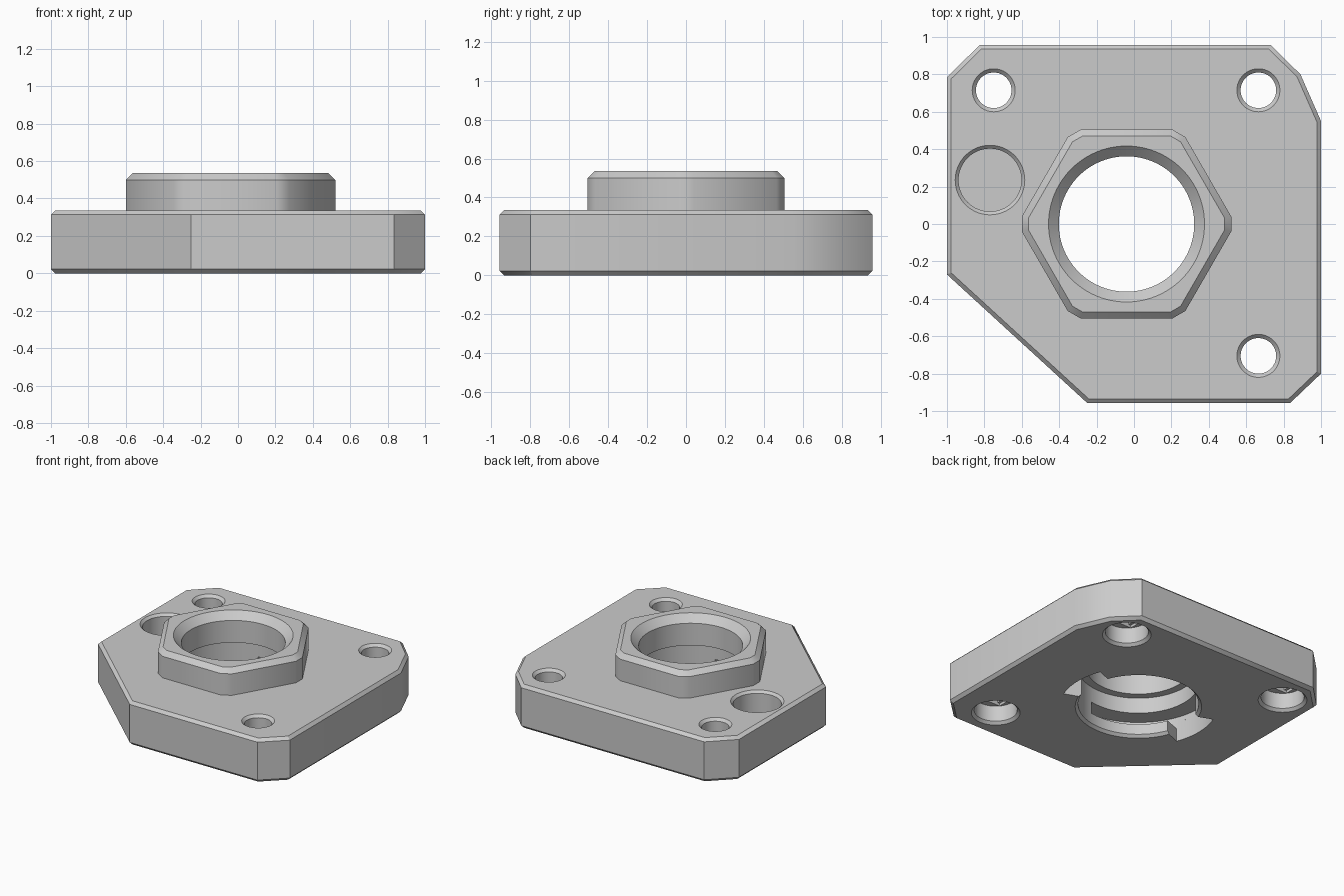
import bpy, bmesh, math
from mathutils import Vector

if "Cube" in bpy.data.objects:
    bpy.data.objects.remove(bpy.data.objects["Cube"], do_unlink=True)

grey = bpy.data.materials.new("warm_grey")
grey.use_nodes = True
colour = (0.6, 0.6, 0.6, 1)
grey.diffuse_color = colour
grey.node_tree.nodes["Principled BSDF"].inputs["Base Color"].default_value = colour


def loft(name, rings):
    """Closed solid through rings of (points, z)."""
    bm = bmesh.new()
    loops = [[bm.verts.new((x, y, z)) for x, y in pts] for pts, z in rings]
    n = len(loops[0])
    for a, b in zip(loops, loops[1:]):
        for i in range(n):
            j = (i + 1) % n
            bm.faces.new((a[i], a[j], b[j], b[i]))
    bm.faces.new(loops[0][::-1])
    bm.faces.new(loops[-1])
    bmesh.ops.recalc_face_normals(bm, faces=bm.faces)
    mesh = bpy.data.meshes.new(name)
    bm.to_mesh(mesh)
    bm.free()
    mesh.materials.append(grey)
    obj = bpy.data.objects.new(name, mesh)
    bpy.context.collection.objects.link(obj)
    return obj


def inset(pts, d):
    """Move every edge of a counter-clockwise polygon inwards by d."""
    out = []
    for i, p in enumerate(pts):
        p = Vector(p)
        e1 = (p - Vector(pts[i - 1])).normalized()
        e2 = (Vector(pts[(i + 1) % len(pts)]) - p).normalized()
        n1, n2 = Vector((-e1.y, e1.x)), Vector((-e2.y, e2.x))
        out.append(p + (n1 + n2) * d / (1 + n1.dot(n2)))
    return out


def circle(c, r, n=64):
    return [(c[0] + r * math.cos(math.tau * i / n),
             c[1] + r * math.sin(math.tau * i / n)) for i in range(n)]


def turned(name, c, profile, n=64):
    return loft(name, [(circle(c, r, n), z) for r, z in profile])


def box(name, c, w, d, z0, z1):
    pts = [(c[0] + sx * w / 2, c[1] + sy * d / 2)
           for sx, sy in ((-1, -1), (1, -1), (1, 1), (-1, 1))]
    return loft(name, [(pts, z0), (pts, z1)])


def sector(name, c, r0, r1, a0, a1, z0, z1, steps=24):
    """Annular sector between two angles in degrees."""
    arc = [math.radians(a0 + (a1 - a0) * i / steps) for i in range(steps + 1)]
    pts = [(c[0] + r1 * math.cos(a), c[1] + r1 * math.sin(a)) for a in arc]
    pts += [(c[0] + r0 * math.cos(a), c[1] + r0 * math.sin(a)) for a in arc[::-1]]
    return loft(name, [(pts, z0), (pts, z1)])


def combine(target, tool, operation):
    mod = target.modifiers.new("combine", 'BOOLEAN')
    mod.operation, mod.object, mod.solver = operation, tool, 'EXACT'
    bpy.context.view_layer.objects.active = target
    bpy.ops.object.modifier_apply(modifier=mod.name)
    bpy.data.objects.remove(tool, do_unlink=True)


HUB = (-0.04, 0)
TOP, RIM = 0.335, 0.535

# Plate with clipped corners and chamfered edges
outline = [(-1, -0.27), (-0.25, -0.957), (0.835, -0.957), (1, -0.8), (1, 0.55),
           (0.89, 0.8), (0.73, 0.957), (-0.825, 0.957), (-1, 0.785)]
small = inset(outline, 0.022)
plate = loft("mounting_plate", [(small, 0), (outline, 0.022),
                                (outline, TOP - 0.022), (small, TOP)])

# Hexagonal boss with clipped corners
hexagon = []
for i in range(6):
    a = math.radians(60 * i)
    for side in (-0.04, 0.04):
        hexagon.append((HUB[0] + 0.56 * math.cos(a) - side * math.sin(a),
                        HUB[1] + 0.56 * math.sin(a) + side * math.cos(a)))
boss = loft("boss", [(hexagon, 0.25), (hexagon, RIM - 0.035),
                     (inset(hexagon, 0.035), RIM)])
combine(plate, boss, 'UNION')

# Stepped centre bore
cutters = [turned("bore", HUB, [(0.46, -0.02), (0.42, 0.02), (0.42, 0.31), (0.362, 0.31),
                                (0.362, RIM - 0.055), (0.437, RIM + 0.02)], 96)]

# Twist-lock entry slots and the grooves they lead into
for turn in (0, 180):
    cutters.append(sector("entry_slot", HUB, 0.38, 0.55, turn - 21, turn + 21, -0.05, 0.15))
    cutters.append(sector("lock_groove", HUB, 0.38, 0.55, turn - 21, turn + 101, 0.1, 0.19))

# Screw holes, counterbored from below with a stepped roof
for c in ((-0.75, 0.715), (0.665, 0.715), (0.665, -0.705)):
    cutters.append(turned("screw_hole", c, [(0.19, -0.02), (0.15, 0.02), (0.15, 0.14),
                                            (0.095, 0.14), (0.095, TOP - 0.02),
                                            (0.135, TOP + 0.02)]))
    cutters.append(box("roof_slot", c, 0.23, 0.19, 0.1, 0.16))
    cutters.append(box("roof_square", c, 0.19, 0.19, 0.1, 0.18))

# Blind round pocket
cutters.append(turned("pocket", (-0.77, 0.235), [(0.168, 0.08), (0.168, TOP - 0.018),
                                                 (0.206, TOP + 0.02)]))

for cutter in cutters:
    combine(plate, cutter, 'DIFFERENCE')

# Smooth round walls, keep edges sharp
bpy.ops.object.select_all(action='DESELECT')
plate.select_set(True)
bpy.context.view_layer.objects.active = plate
bpy.ops.object.shade_smooth_by_angle(angle=math.radians(32))
